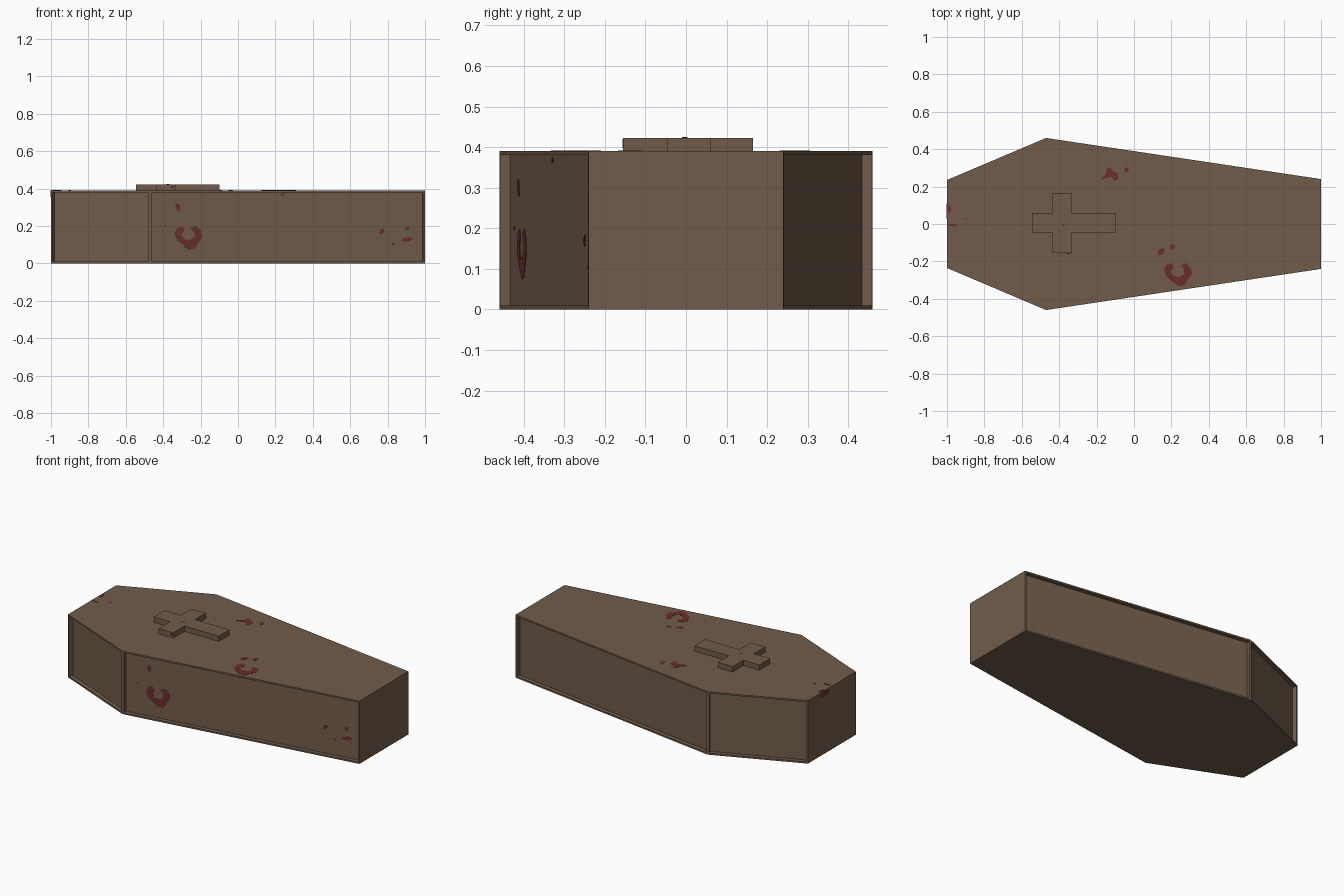
import bpy, bmesh, math
from mathutils import Vector

if "Cube" in bpy.data.objects:
    bpy.data.objects.remove(bpy.data.objects["Cube"])


def material(name, rgb):
    m = bpy.data.materials.new(name)
    m.diffuse_color = (*rgb, 1)
    m.use_nodes = True
    m.node_tree.nodes["Principled BSDF"].inputs["Base Color"].default_value = m.diffuse_color
    return m


WOOD = material("brown wood", (0.165, 0.108, 0.071))
BLOOD = material("dark red stain", (0.145, 0.026, 0.026))
H = 0.39        # height of the box
DEPTH = 0.025   # depth of the recessed side panels


def finish(bm, name, mat):
    bmesh.ops.recalc_face_normals(bm, faces=bm.faces)
    me = bpy.data.meshes.new(name)
    bm.to_mesh(me)
    bm.free()
    me.materials.append(mat)
    ob = bpy.data.objects.new(name, me)
    bpy.context.collection.objects.link(ob)
    return ob


def prism(bm, points, offset):
    """Extrude a closed outline of 3D points along offset."""
    face = bm.faces.new([bm.verts.new(p) for p in points])
    ext = bmesh.ops.extrude_face_region(bm, geom=[face])["geom"]
    bmesh.ops.translate(bm, vec=offset,
                        verts=[v for v in ext if isinstance(v, bmesh.types.BMVert)])


# Six-sided box with recessed panels on the four slanted sides
half = [(-1, 0.235), (-0.47, 0.46), (1, 0.24)]
outline = [(x, -y) for x, y in half] + [(x, y) for x, y in reversed(half)]
bm = bmesh.new()
prism(bm, [(x, y, 0) for x, y in outline], (0, 0, H))
bmesh.ops.recalc_face_normals(bm, faces=bm.faces)
bm.normal_update()
sides = [f for f in bm.faces if abs(f.normal.y) > 0.3]
bmesh.ops.inset_individual(bm, faces=sides, thickness=0.014, depth=0)
for f in sides:
    n = f.normal.copy()
    new = bmesh.ops.extrude_discrete_faces(bm, faces=[f])["faces"][0]
    bmesh.ops.translate(bm, vec=-n * DEPTH, verts=new.verts)
finish(bm, "coffin_box", WOOD)

# Raised cross on the lid
bm = bmesh.new()
x0, x1, x2, x3 = -0.545, -0.435, -0.335, -0.1
y0, y1, y2, y3 = -0.155, -0.045, 0.06, 0.165
cross = [(x0, y1), (x1, y1), (x1, y0), (x2, y0), (x2, y1), (x3, y1),
         (x3, y2), (x2, y2), (x2, y3), (x1, y3), (x1, y2), (x0, y2)]
prism(bm, [(x, y, H - 0.003) for x, y in cross], (0, 0, 0.036))
finish(bm, "lid_cross", WOOD)

# Stain outlines, in units of 0.00535
HOOK = [(-12, 9), (-6, 11), (-4, 7), (-7, 3), (-4, -2), (1, -3), (6, 0), (6, 5), (3, 9),
        (8, 11), (13, 6), (14, 0), (10, -5), (7, -11), (1, -12), (-5, -8), (-11, -3), (-14, 3)]
BRANCH = [(-10, -6), (-4, 0), (-3, 5), (0, 7), (3, 3), (8, 1), (9, -5), (5, -7), (2, -3), (-3, -4)]


def drop(w, h, tilt=0.4):
    """Small slanted oval; w and h are full sizes in model units."""
    pts = []
    for i in range(7):
        a = math.tau * i / 7
        v = math.sin(a)
        pts.append((w / 2 * (math.cos(a) + tilt * v) / 0.00535, h / 2 * v / 0.00535))
    return pts


def stains(name, origin, u, v, marks):
    """Thin plates at (a, b) along axes u and v of one surface."""
    bm = bmesh.new()
    origin, u, v = Vector(origin), Vector(u), Vector(v)
    n = u.cross(v).normalized()
    for a, b, shape in marks:
        prism(bm, [origin + u * (a + p * 0.00535) + v * (b + q * 0.00535) - n * 0.001
                   for p, q in shape], n * 0.0025)
    finish(bm, name, BLOOD)


# Front long panel: u runs along the slanted panel, measured in x
slope = 0.22 / 1.47
base_y = -0.46 + 0.47 * slope + DEPTH * math.hypot(1, slope)
stains("front_stains", (0, base_y, 0), (1, slope, 0), (0, 0, 1), [
    (-0.265, 0.139, HOOK), (-0.32, 0.3, drop(0.025, 0.045, -0.4)),
    (-0.39, 0.2, drop(0.01, 0.012)), (0.24, 0.368, drop(0.025, 0.014)),
    (0.77, 0.17, drop(0.025, 0.03)), (0.905, 0.187, drop(0.026, 0.022)),
    (0.905, 0.128, drop(0.06, 0.025)), (0.83, 0.105, drop(0.014, 0.014))])

# Lid, left end and cross
stains("lid_stains", (0, 0, H), (1, 0, 0), (0, 1, 0), [
    (0.235, -0.268, HOOK), (-0.13, 0.268, BRANCH), (-0.04, 0.289, drop(0.026, 0.03, 0)),
    (0.145, -0.148, drop(0.035, 0.04)), (0.205, -0.122, drop(0.028, 0.03, 0)),
    (-0.988, 0.08, drop(0.022, 0.045, 0)), (-0.97, -0.006, drop(0.055, 0.012, 0)),
    (-0.9, 0.028, drop(0.012, 0.01))])
stains("end_stains", (-1, 0, 0), (0, -1, 0), (0, 0, 1), [(-0.07, 0.372, drop(0.08, 0.034, 0.2))])
stains("cross_top_stain", (0, 0, 0.423), (1, 0, 0), (0, 1, 0), [(-0.375, -0.003, drop(0.015, 0.015))])
stains("cross_front_stain", (0, y0, 0), (1, 0, 0), (0, 0, 1), [(-0.35, 0.409, drop(0.018, 0.022, 0))])
